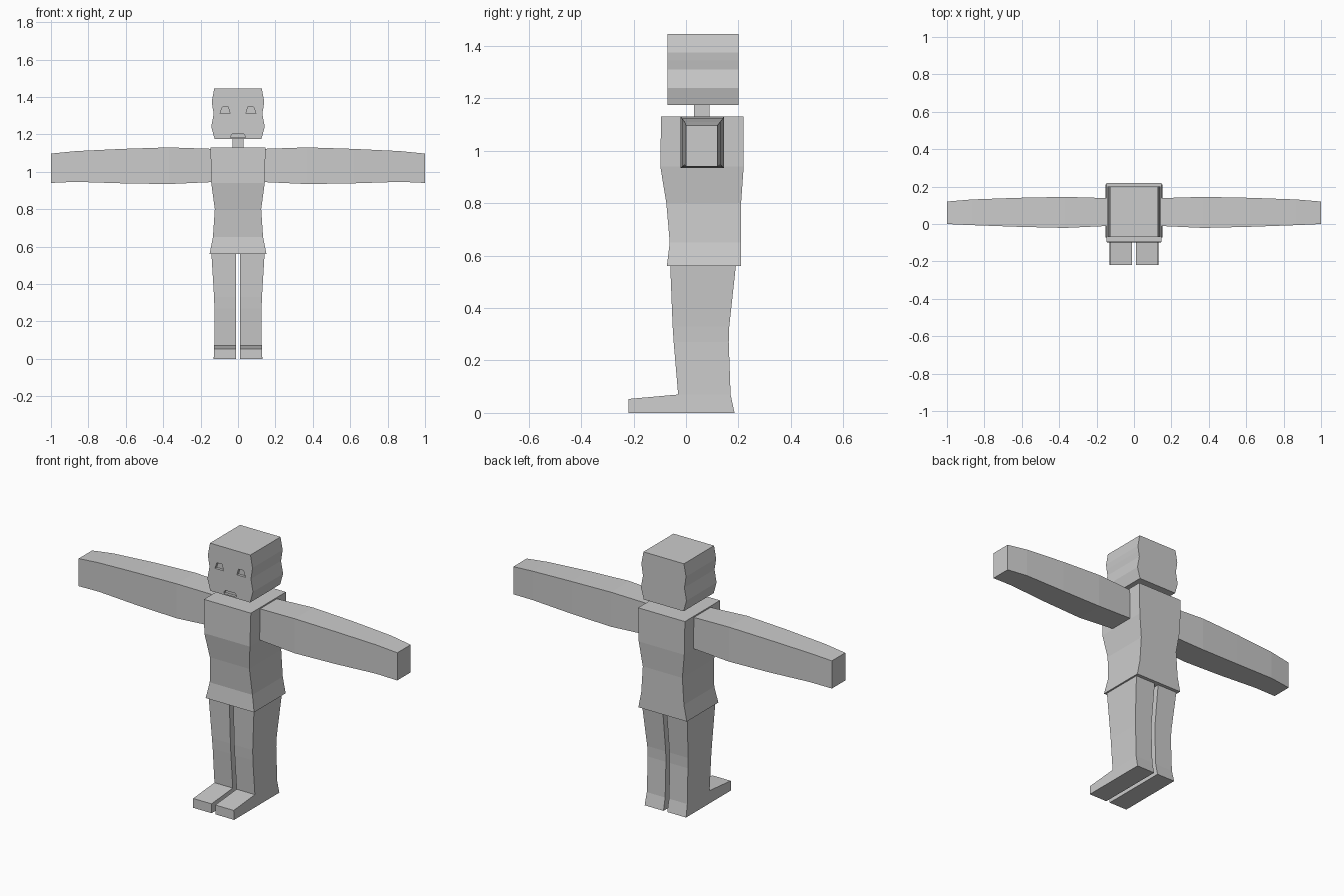
import bpy, bmesh
from mathutils import Vector

if "Cube" in bpy.data.objects:
    bpy.data.objects.remove(bpy.data.objects["Cube"])

grey = bpy.data.materials.new("plain_grey")
grey.diffuse_color = (0.6, 0.6, 0.6, 1)
grey.use_nodes = True
grey.node_tree.nodes["Principled BSDF"].inputs["Base Color"].default_value = grey.diffuse_color


def finish(name, bm):
    bmesh.ops.recalc_face_normals(bm, faces=bm.faces)
    mesh = bpy.data.meshes.new(name)
    bm.to_mesh(mesh)
    bm.free()
    mesh.materials.append(grey)
    ob = bpy.data.objects.new(name, mesh)
    bpy.context.collection.objects.link(ob)
    return ob


def loft(bm, rings):
    """Skin a list of equal-length point rings and cap both ends."""
    loops = [[bm.verts.new(p) for p in ring] for ring in rings]
    n = len(loops[0])
    for a, b in zip(loops, loops[1:]):
        for i in range(n):
            j = (i + 1) % n
            bm.faces.new((a[i], a[j], b[j], b[i]))
    bm.faces.new(loops[0])
    bm.faces.new(loops[-1])


def z_ring(z, x0, x1, y0, y1):
    return [(x0, y0, z), (x1, y0, z), (x1, y1, z), (x0, y1, z)]


def x_ring(x, y0, y1, z0, z1):
    return [(x, y0, z0), (x, y1, z0), (x, y1, z1), (x, y0, z1)]


def prism(bm, outline, y0, y1):
    loft(bm, [[(x, y, z) for x, z in outline] for y in (y0, y1)])


# Head: wavy side outline run front to back
half = [(0.125, 1.175), (0.143, 1.24), (0.13, 1.31),
        (0.136, 1.345), (0.14, 1.375), (0.127, 1.445)]
bm = bmesh.new()
prism(bm, half + [(-x, z) for x, z in reversed(half)], -0.07, 0.20)
head = finish("head", bm)

# Eye and mouth recesses
bm = bmesh.new()
for s in (-1, 1):
    prism(bm, [(s * 0.042, 1.31), (s * 0.096, 1.31),
               (s * 0.084, 1.345), (s * 0.052, 1.345)], -0.10, -0.055)
prism(bm, [(-0.04, 1.182), (0.04, 1.182), (0.038, 1.192), (0.03, 1.202),
           (-0.03, 1.202), (-0.038, 1.192)], -0.10, -0.055)
cutter = finish("face_cutter", bm)
cutter.hide_render = True
cutter.hide_viewport = True
cut = head.modifiers.new("face_cut", 'BOOLEAN')
cut.operation = 'DIFFERENCE'
cut.solver = 'EXACT'
cut.object = cutter

# Neck
bm = bmesh.new()
loft(bm, [z_ring(z, -0.03, 0.03, 0.03, 0.09) for z in (1.12, 1.18)])
finish("neck", bm)

# Torso: (height, half width, front, back)
bm = bmesh.new()
loft(bm, [z_ring(z, -w, w, f, b) for z, w, f, b in (
    (0.56, 0.152, -0.073, 0.21), (0.65, 0.134, -0.062, 0.21),
    (0.80, 0.124, -0.075, 0.21), (0.94, 0.143, -0.098, 0.22),
    (1.13, 0.147, -0.095, 0.22))])
finish("torso", bm)

for s, side in ((-1, "right"), (1, "left")):
    # Arm: (distance out, front, back, bottom, top)
    bm = bmesh.new()
    loft(bm, [x_ring(s * x, *r) for x, *r in (
        (0.13, -0.01, 0.138, 0.945, 1.122), (0.37, -0.021, 0.145, 0.934, 1.13),
        (0.62, -0.015, 0.14, 0.938, 1.122), (0.87, -0.006, 0.131, 0.946, 1.11),
        (1.0, 0.0, 0.12, 0.94, 1.097))])
    finish(side + "_arm", bm)

    # Leg: (height, outer side, front, back)
    bm = bmesh.new()
    loft(bm, [z_ring(z, s * 0.012, s * x, f, b) for z, x, f, b in (
        (0.0, 0.13, -0.03, 0.185), (0.07, 0.127, -0.03, 0.17),
        (0.27, 0.126, -0.047, 0.163), (0.33, 0.128, -0.051, 0.165),
        (0.56, 0.142, -0.06, 0.19))])
    bmesh.ops.recalc_face_normals(bm, faces=bm.faces)
    # Foot: pull the lowest front face forward
    toe = min((f for f in bm.faces if f.normal.y < -0.9),
              key=lambda f: f.calc_center_median().z)
    out = bmesh.ops.extrude_face_region(bm, geom=[toe])
    for v in out["geom"]:
        if isinstance(v, bmesh.types.BMVert):
            v.co = Vector((v.co.x, -0.22, 0.053 if v.co.z > 0.03 else 0))
    if toe.is_valid:
        bmesh.ops.delete(bm, geom=[toe], context='FACES_ONLY')
    finish(side + "_leg", bm)
